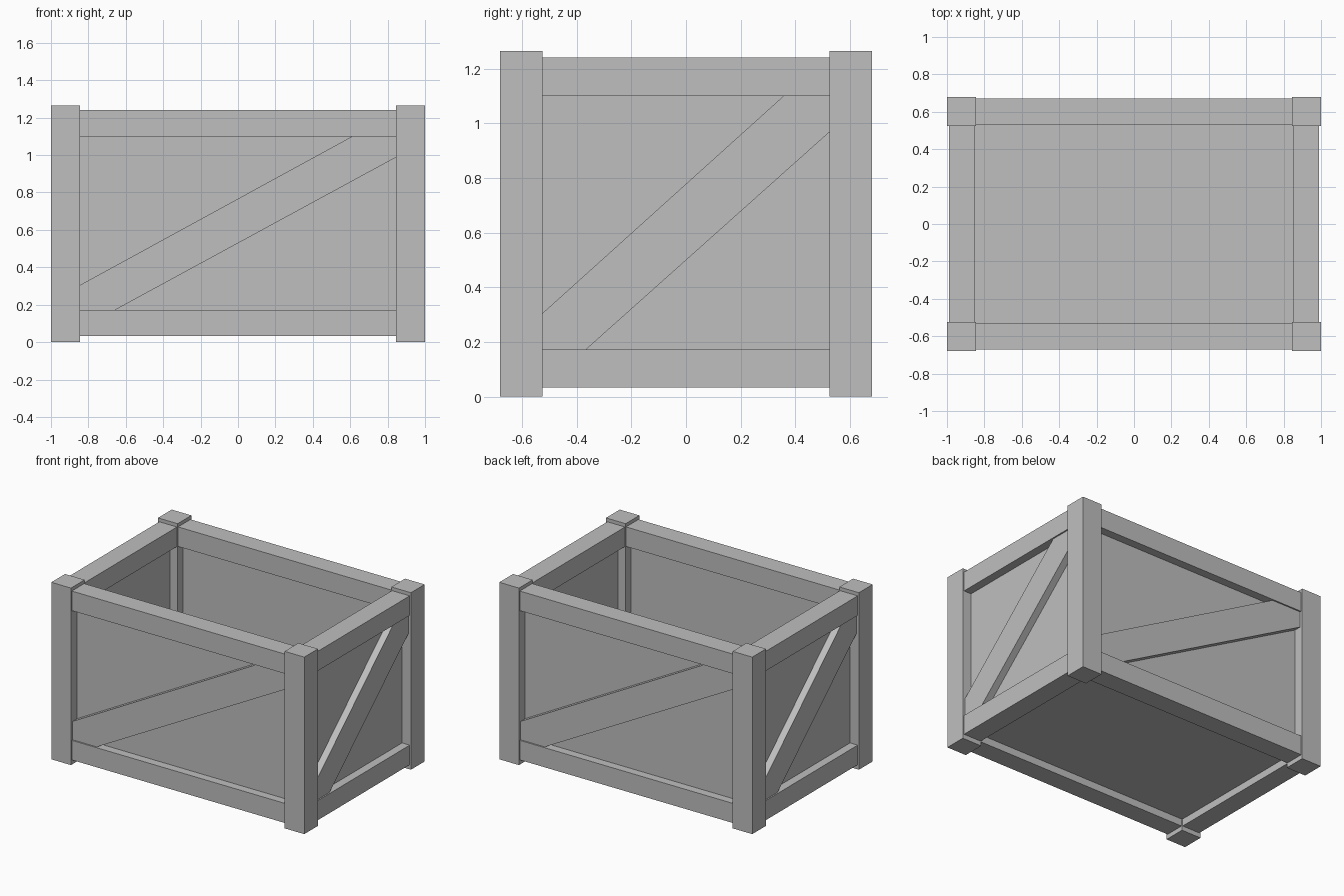
import bpy
import math
from mathutils import Matrix, Vector

cube = bpy.data.objects.get("Cube")
if cube:
    bpy.data.objects.remove(cube, do_unlink=True)

grey = bpy.data.materials.new("plain_grey")
grey.use_nodes = True
grey.diffuse_color = (0.52, 0.52, 0.52, 1)
grey.node_tree.nodes["Principled BSDF"].inputs["Base Color"].default_value = grey.diffuse_color

HALF_X, HALF_Y, HEIGHT = 1.0, 0.68, 1.265
POST = 0.155
RAIL_LOW, RAIL_HIGH = (0.033, 0.173), (1.1, 1.24)


def prism(name, outline, near, far, turn=0.0):
    """Extrude an (x, z) outline from depth near to far, then turn it about z."""
    n = len(outline)
    rot = Matrix.Rotation(turn, 3, "Z")
    verts = [rot @ Vector((x, y, z)) for y in (near, far) for x, z in outline]
    faces = [tuple(range(n)), tuple(reversed(range(n, 2 * n)))]
    faces += [(i, i + n, (i + 1) % n + n, (i + 1) % n) for i in range(n)]
    mesh = bpy.data.meshes.new(name)
    mesh.from_pydata(verts, [], faces)
    mesh.materials.append(grey)
    obj = bpy.data.objects.new(name, mesh)
    bpy.context.scene.collection.objects.link(obj)
    return obj


def rect(x0, x1, z0, z1):
    return [(x0, z0), (x1, z0), (x1, z1), (x0, z1)]


def side(name, turn, half, depth, upper_reach, lower_reach, end_height):
    """One crate wall: two rails, a recessed panel and a diagonal brace."""
    low, high = RAIL_LOW[1], RAIL_HIGH[0]
    for label, (z0, z1) in (("bottom", RAIL_LOW), ("top", RAIL_HIGH)):
        prism(f"{name}_{label}_rail", rect(-half, half, z0, z1),
              -depth + 0.01, -depth + 0.15, turn)
    prism(f"{name}_panel", rect(-half - 0.02, half + 0.02, low - 0.05, high + 0.05),
          -depth + 0.07, -depth + 0.095, turn)
    brace = [(-half, low), (lower_reach, low), (half, end_height),
             (half, high), (upper_reach, high), (-half, 0.305)]
    prism(f"{name}_brace", brace, -depth + 0.02, -depth + 0.075, turn)


# Corner posts
for x_name, sx in (("left", 1), ("right", -1)):
    for y_name, sy in (("front", -1), ("back", 1)):
        xs = sorted((sx * HALF_X, sx * (HALF_X - POST)))
        ys = sorted((sy * HALF_Y, sy * (HALF_Y - POST)))
        prism(f"{y_name}_{x_name}_post", rect(*xs, 0, HEIGHT), *ys)

# Long walls, then short walls, each repeated by a half turn
for name, turn in (("front", 0), ("back", math.pi)):
    side(name, turn, HALF_X - POST, HALF_Y, 0.61, -0.655, 0.988)
for name, turn in (("left", math.pi / 2), ("right", -math.pi / 2)):
    side(name, turn, HALF_Y - POST, HALF_X, 0.357, -0.365, 0.968)

# Floor board set between the bottom rails
prism("floor", rect(-0.91, 0.91, 0.085, 0.115), -0.59, 0.59)
